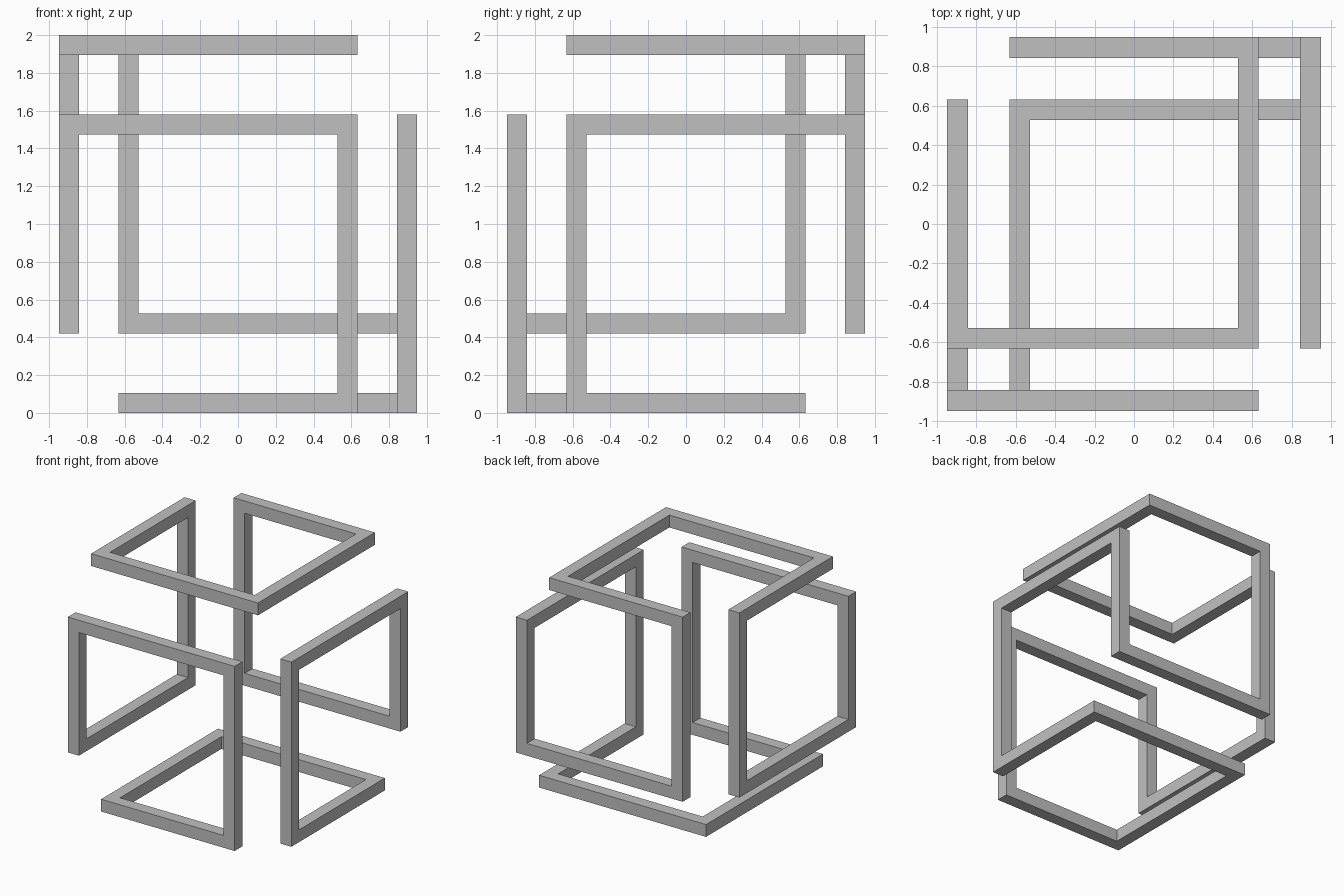
import bpy
import bmesh
from itertools import product
from mathutils import Vector

default_cube = bpy.data.objects.get("Cube")
if default_cube:
    bpy.data.objects.remove(default_cube, do_unlink=True)

UNIT = 2 / 19  # bar thickness; every corner lies on this grid

# Closed walk through the corner blocks (lowest corner of each block)
CORNERS = [
    (-9, -6, 18), (5, -6, 18), (5, 8, 18), (-6, 8, 18),   # upper ring
    (-6, 8, 4), (8, 8, 4), (8, 8, 14),                    # back frame
    (8, -6, 14), (8, -6, 0), (8, 5, 0),                   # right frame
    (-6, 5, 0), (-6, -9, 0), (5, -9, 0),                  # lower ring
    (5, -9, 14), (-9, -9, 14), (-9, -9, 4),               # front frame
    (-9, 5, 4), (-9, 5, 18),                              # left frame
]


def heading(start, end):
    """Axis and side (0 low, 1 high) of the step from start to end."""
    axis = next(i for i in range(3) if start[i] != end[i])
    return axis, int(end[axis] > start[axis])


def key(values):
    """Corner key of a block from an {axis: side} mapping."""
    return tuple(values[i] for i in range(3))


def add_corner_faces(bm, block, open_sides):
    """Close every side of a corner block that has no bar attached."""
    for axis, side in product(range(3), (0, 1)):
        if (axis, side) in open_sides:
            continue
        u, v = [i for i in range(3) if i != axis]
        loop = [(0, 0), (1, 0), (1, 1), (0, 1)]
        bm.faces.new([block[key({axis: side, u: a, v: b})] for a, b in loop])


def add_bar(bm, first, second, axis, side):
    """Join two facing corner blocks with the four sides of a bar."""
    u, v = [i for i in range(3) if i != axis]
    ring = [(0, 0), (1, 0), (1, 1), (0, 1)]
    near = [first[key({axis: side, u: a, v: b})] for a, b in ring]
    far = [second[key({axis: 1 - side, u: a, v: b})] for a, b in ring]
    for i in range(4):
        j = (i + 1) % 4
        bm.faces.new((near[i], near[j], far[j], far[i]))


# Corner blocks
bm = bmesh.new()
blocks = []
for corner in CORNERS:
    blocks.append({
        offset: bm.verts.new((Vector(corner) + Vector(offset)) * UNIT)
        for offset in product((0, 1), repeat=3)
    })

# Bars linking each block to the next, all the way round
count = len(CORNERS)
for i, corner in enumerate(CORNERS):
    following = (i + 1) % count
    ahead = heading(corner, CORNERS[following])
    behind = heading(corner, CORNERS[i - 1])
    add_corner_faces(bm, blocks[i], (ahead, behind))
    add_bar(bm, blocks[i], blocks[following], *ahead)

# Merge flat neighbours so each bar has clean faces
bmesh.ops.recalc_face_normals(bm, faces=bm.faces)
bmesh.ops.dissolve_limit(bm, angle_limit=0.01, verts=bm.verts, edges=bm.edges)
mesh = bpy.data.meshes.new("cube_loop_frame")
bm.to_mesh(mesh)
bm.free()

# Plain grey finish
grey = bpy.data.materials.new("plain_grey")
grey.use_nodes = True
colour = (0.53, 0.53, 0.53, 1)
grey.diffuse_color = colour
grey.node_tree.nodes["Principled BSDF"].inputs["Base Color"].default_value = colour
mesh.materials.append(grey)

frame = bpy.data.objects.new("cube_loop_frame", mesh)
bpy.context.collection.objects.link(frame)
